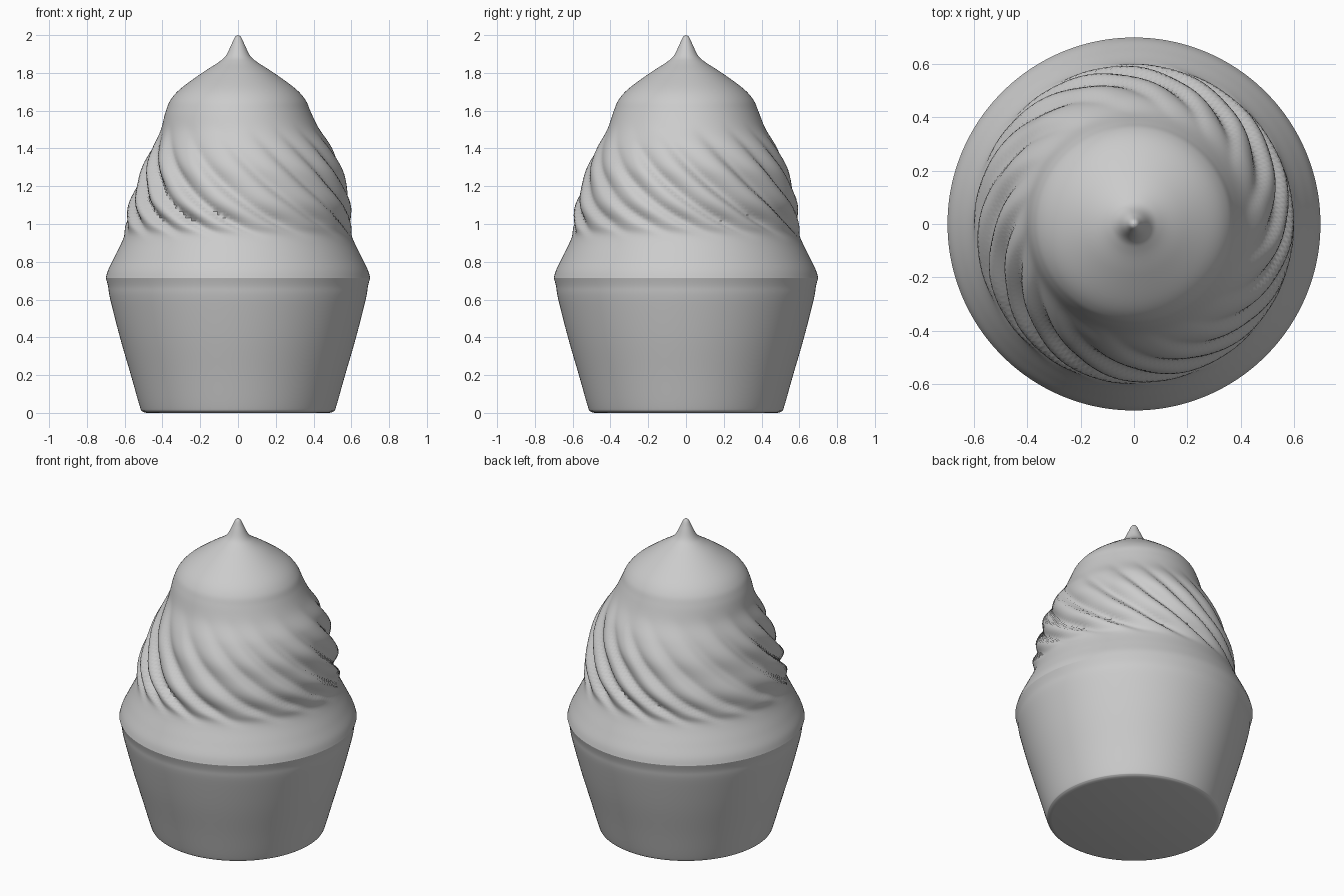
import bpy, bmesh, math

if "Cube" in bpy.data.objects:
    bpy.data.objects.remove(bpy.data.objects["Cube"])

SEG = 192
RIDGES = 16


def smooth_profile(pts, steps):
    # Catmull-Rom through (radius, z) points
    p = [pts[0]] + pts + [pts[-1]]
    out = []
    for i in range(1, len(p) - 2):
        for s in range(steps):
            t = s / steps
            out.append(tuple(
                0.5 * (2 * b + (c - a) * t + (2 * a - 5 * b + 4 * c - d) * t * t
                       + (3 * b - a - 3 * c + d) * t ** 3)
                for a, b, c, d in zip(p[i - 1], p[i], p[i + 1], p[i + 2])))
    out.append(pts[-1])
    return out


def lathe(name, profile, shape=None, cap_bottom=False, tip=False):
    bm = bmesh.new()
    rings = []
    for r, z in (profile[:-1] if tip else profile):
        ring = []
        for i in range(SEG):
            a = 2 * math.pi * i / SEG
            rr = shape(r, a, z) if shape else r
            ring.append(bm.verts.new((rr * math.cos(a), rr * math.sin(a), z)))
        rings.append(ring)
    for lo, hi in zip(rings, rings[1:]):
        for i in range(SEG):
            j = (i + 1) % SEG
            bm.faces.new((lo[i], lo[j], hi[j], hi[i]))
    if cap_bottom:
        bm.faces.new(rings[0][::-1])
    if tip:
        top = bm.verts.new((0, 0, profile[-1][1]))
        for i in range(SEG):
            bm.faces.new((rings[-1][i], rings[-1][(i + 1) % SEG], top))
    me = bpy.data.meshes.new(name)
    bm.to_mesh(me)
    bm.free()
    ob = bpy.data.objects.new(name, me)
    bpy.context.collection.objects.link(ob)
    bpy.ops.object.select_all(action='DESELECT')
    ob.select_set(True)
    bpy.context.view_layer.objects.active = ob
    bpy.ops.object.shade_smooth_by_angle(angle=math.radians(50))
    return ob


def ramp(x, lo, hi):
    t = min(max((x - lo) / (hi - lo), 0), 1)
    return t * t * (3 - 2 * t)


def swirl(r, a, z):
    # spiral grooves that fade at both ends and flatten toward the bottom
    env = ramp(z, 0.91, 1.04) * (1 - ramp(z, 1.22, 1.55))
    twist = 1.5 * (z - 1) - 0.55 * math.exp(-(z - 0.9) / 0.2)
    phase = a + twist
    wave = RIDGES * phase + 0.8 * math.sin(3 * phase + 1)
    groove = (0.5 + 0.5 * math.sin(wave + 0.4 * math.sin(wave))) ** 1.6
    depth = 0.036 + 0.012 * math.sin(2 * phase)
    # the swirl leans a little toward +x
    lean = 0.022 * ramp(z, 0.95, 1.3) * (1 - ramp(z, 1.4, 1.62))
    return r - env * depth * groove + lean * math.cos(a - 0.25)


# Tapered cup with a small rounded foot
lathe("cup", smooth_profile([
    (0.485, 0.0), (0.507, 0.008), (0.52, 0.035), (0.567, 0.2),
    (0.625, 0.4), (0.676, 0.6), (0.688, 0.67), (0.70, 0.715)], 5), cap_bottom=True)

# Swirled topping with a drawn-out peak
lathe("swirled_topping", smooth_profile([
    (0.70, 0.715), (0.686, 0.76), (0.652, 0.83), (0.605, 0.93), (0.60, 1.0),
    (0.59, 1.1), (0.56, 1.2), (0.53, 1.3), (0.48, 1.4), (0.42, 1.5),
    (0.382, 1.6), (0.355, 1.66), (0.30, 1.72), (0.19, 1.80), (0.105, 1.855),
    (0.065, 1.89), (0.035, 1.95), (0.016, 1.99), (0.0, 2.0)], 6), shape=swirl, tip=True)
